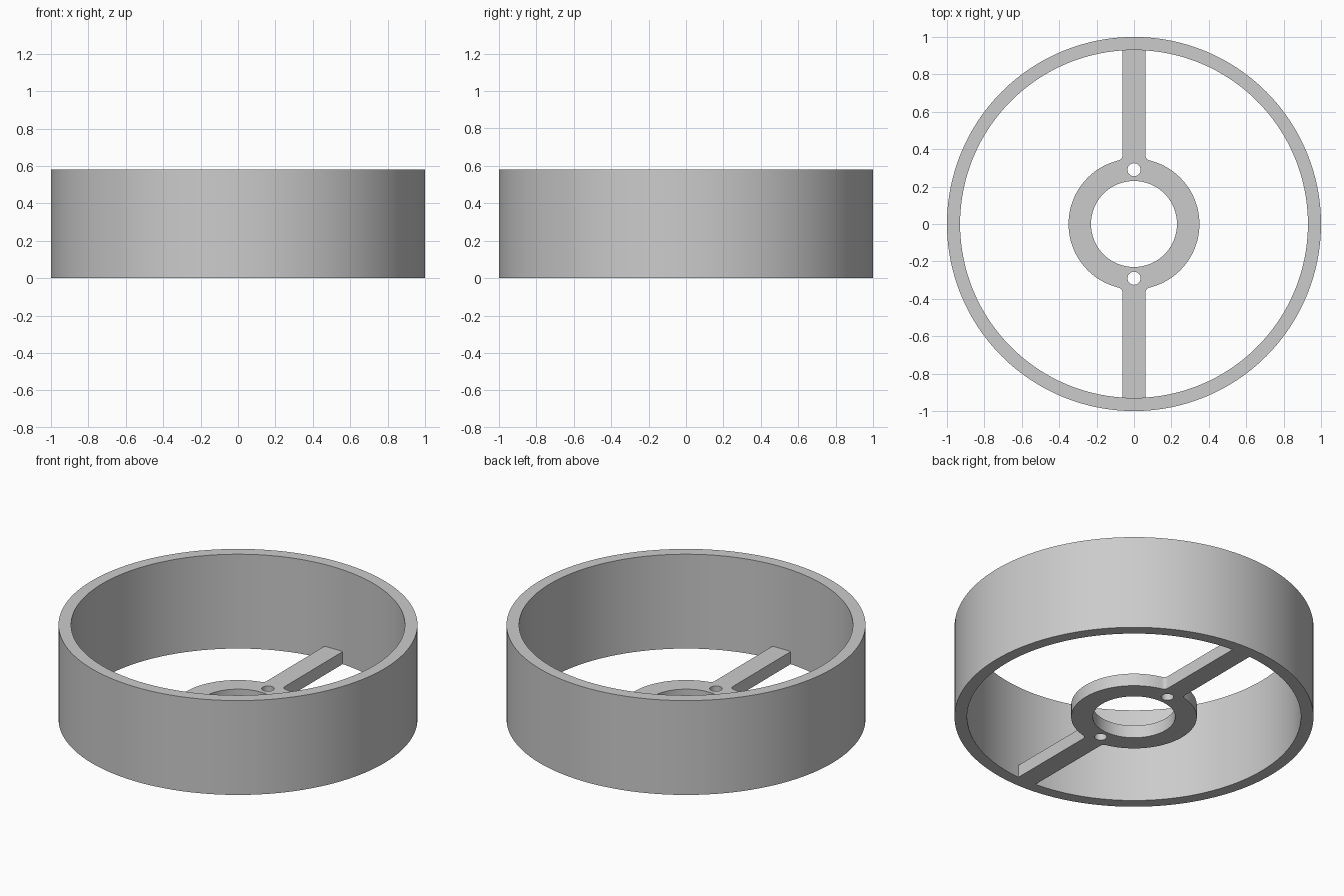
import bpy, bmesh
from math import pi, sin, cos, atan2, sqrt, radians

cube = bpy.data.objects.get("Cube")
if cube:
    bpy.data.objects.remove(cube, do_unlink=True)

# Main dimensions
RIM_R, RIM_INNER, RIM_H = 1.0, 0.93, 0.58
HUB_R, BORE_R, PLATE_H = 0.35, 0.23, 0.077
SPOKE_HALF, FILLET = 0.062, 0.025
HOLE_R, HOLE_Y = 0.035, 0.29

grey = bpy.data.materials.new("light_grey")
grey.use_nodes = True
colour = (0.6, 0.6, 0.6, 1)
grey.diffuse_color = colour
grey.node_tree.nodes["Principled BSDF"].inputs["Base Color"].default_value = colour


def arc(r, a0, a1, n, cx=0, cy=0):
    """Points along an arc, both ends included."""
    return [(cx + r * cos(a0 + (a1 - a0) * i / n),
             cy + r * sin(a0 + (a1 - a0) * i / n)) for i in range(n + 1)]


def circle(r, n, cy=0):
    return arc(r, 0, 2 * pi, n, 0, cy)[:-1]


def extrude_outlines(name, outlines, height):
    """Fill closed outlines (inner ones become holes) and extrude up from z = 0."""
    curve = bpy.data.curves.new(name + "_profile", "CURVE")
    curve.dimensions = "2D"
    curve.fill_mode = "BOTH"
    curve.extrude = height / 2
    for pts in outlines:
        spline = curve.splines.new("POLY")
        spline.points.add(len(pts) - 1)
        for p, (x, y) in zip(spline.points, pts):
            p.co = (x, y, 0, 1)
        spline.use_cyclic_u = True
    helper = bpy.data.objects.new(name + "_profile", curve)
    bpy.context.collection.objects.link(helper)
    deps = bpy.context.evaluated_depsgraph_get()
    mesh = bpy.data.meshes.new_from_object(helper.evaluated_get(deps))
    bpy.data.objects.remove(helper, do_unlink=True)

    # Weld the caps to the walls and stand the part on the ground
    bm = bmesh.new()
    bm.from_mesh(mesh)
    bmesh.ops.remove_doubles(bm, verts=bm.verts, dist=0.0001)
    bmesh.ops.translate(bm, verts=bm.verts, vec=(0, 0, height / 2))
    bmesh.ops.recalc_face_normals(bm, faces=bm.faces)
    bm.to_mesh(mesh)
    bm.free()
    mesh.name = name
    mesh.materials.clear()
    mesh.materials.append(grey)
    obj = bpy.data.objects.new(name, mesh)
    bpy.context.collection.objects.link(obj)
    bpy.ops.object.select_all(action="DESELECT")
    obj.select_set(True)
    bpy.context.view_layer.objects.active = obj
    bpy.ops.object.shade_smooth_by_angle(angle=radians(30))
    return obj


# Outer rim
extrude_outlines("outer_rim", [circle(RIM_R, 128), circle(RIM_INNER, 128)], RIM_H)

# One quarter of the hub outline: spoke end, spoke side, fillet, hub arc
fx = SPOKE_HALF + FILLET
fy = sqrt((HUB_R + FILLET) ** 2 - fx ** 2)
tangent = atan2(fy, fx)
end_angle = atan2(sqrt(RIM_INNER ** 2 - SPOKE_HALF ** 2), SPOKE_HALF)
quarter = arc(RIM_INNER, pi / 2, end_angle, 2)
quarter += arc(FILLET, pi, pi + tangent, 8, fx, fy)
quarter += arc(HUB_R, tangent, 0, 24)[1:]

# Mirror the quarter into the full outline, skipping the shared points
half = quarter + [(x, -y) for x, y in reversed(quarter[:-1])]
outline = half + [(-x, y) for x, y in reversed(half[1:-1])]

# Hub with two spokes, a bore and two screw holes
holes = [circle(BORE_R, 64)] + [circle(HOLE_R, 32, s * HOLE_Y) for s in (1, -1)]
extrude_outlines("hub_and_spokes", [outline] + holes, PLATE_H)
